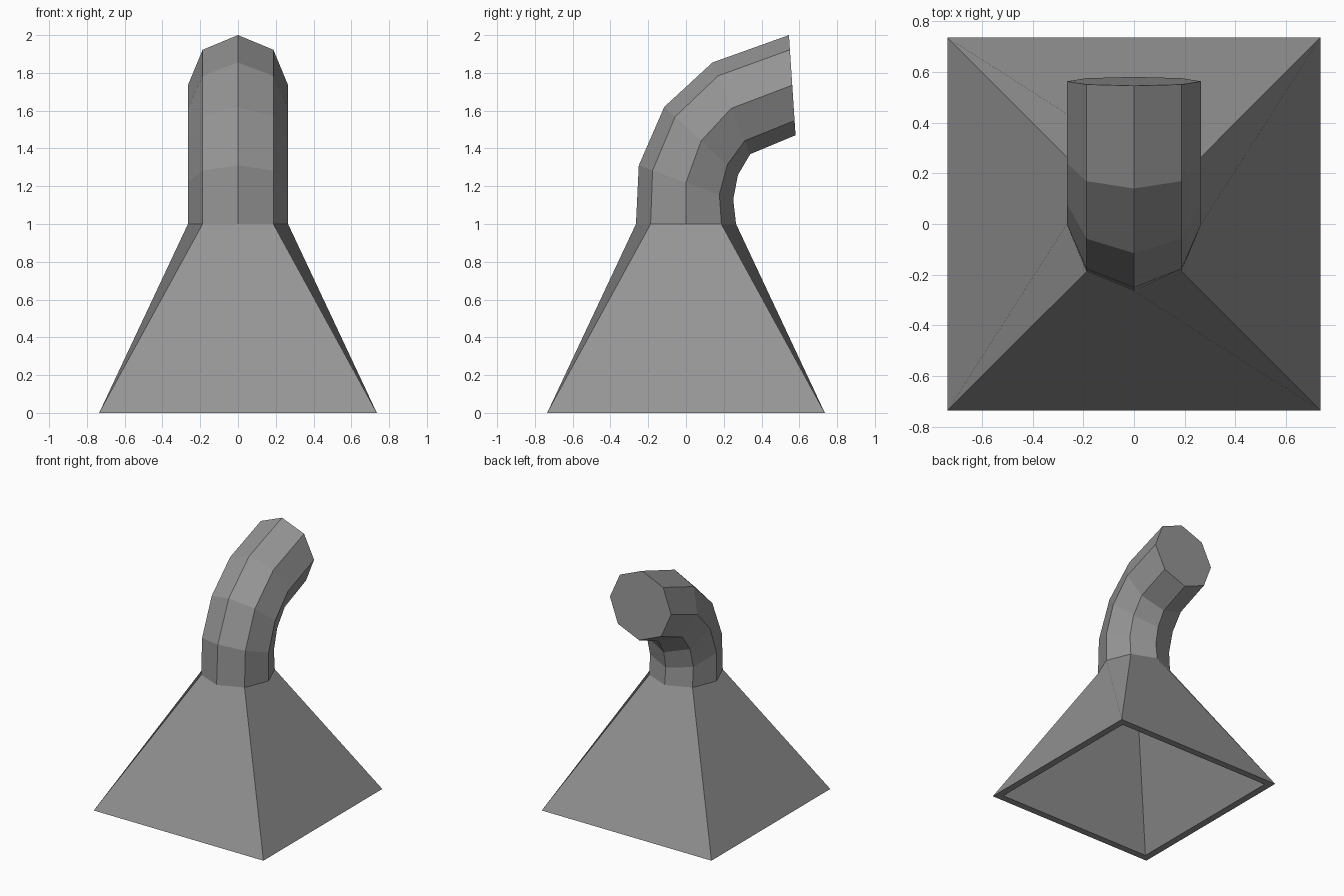
import bpy, bmesh, math

if "Cube" in bpy.data.objects:
    bpy.data.objects.remove(bpy.data.objects["Cube"])

steel = bpy.data.materials.new("grey_metal")
steel.diffuse_color = (0.3, 0.3, 0.3, 1)
steel.use_nodes = True
steel.node_tree.nodes["Principled BSDF"].inputs["Base Color"].default_value = steel.diffuse_color

R = 0.265      # pipe radius
BASE = 0.735   # half width of the square hood
INNER = 0.68   # half width of the opening
ANGLES = [math.radians(45 * k) for k in range(8)]


def finish(name, bm):
    bmesh.ops.recalc_face_normals(bm, faces=bm.faces)
    mesh = bpy.data.meshes.new(name)
    bm.to_mesh(mesh)
    bm.free()
    mesh.materials.append(steel)
    obj = bpy.data.objects.new(name, mesh)
    bpy.context.collection.objects.link(obj)
    return obj


def square(bm, half, z):
    return [bm.verts.new((half * sx, half * sy, z))
            for sx, sy in ((1, 1), (-1, 1), (-1, -1), (1, -1))]


# Hood with bent pipe: one closed skin, square base to octagonal neck
bm = bmesh.new()

# Pipe rings, each given by its outer and inner bend points (y, z)
bend = [((-0.265, 1.0), (0.265, 1.0)),
        ((-0.25, 1.31), (0.25, 1.13)),
        ((-0.115, 1.62), (0.275, 1.26)),
        ((0.14, 1.855), (0.34, 1.37)),
        ((0.545, 2.0), (0.58, 1.47))]
rings = []
for (y0, z0), (y1, z1) in bend:
    ring = []
    for a in ANGLES:
        t = (1 + math.sin(a)) / 2
        ring.append(bm.verts.new((R * math.cos(a), y0 + (y1 - y0) * t, z0 + (z1 - z0) * t)))
    rings.append(ring)
for lo, hi in zip(rings, rings[1:]):
    for k in range(8):
        n = (k + 1) % 8
        bm.faces.new((lo[k], lo[n], hi[n], hi[k]))
bm.faces.new(rings[-1])  # closed pipe end

# Sloping hood sides: each joins two corners to three neck points
outer = square(bm, BASE, 0)
neck = rings[0]
for i in range(4):
    j = (i + 1) % 4
    bm.faces.new((outer[i], outer[j], neck[(2 * i + 3) % 8],
                  neck[(2 * i + 2) % 8], neck[2 * i + 1]))

# Flat rim, hollow underside and its ceiling
opening = square(bm, INNER, 0)
ceiling = square(bm, 0.18, 0.95)
for lo, hi in ((outer, opening), (opening, ceiling)):
    for i in range(4):
        j = (i + 1) % 4
        bm.faces.new((lo[i], lo[j], hi[j], hi[i]))
bm.faces.new(ceiling)
finish("hood_and_pipe", bm)
